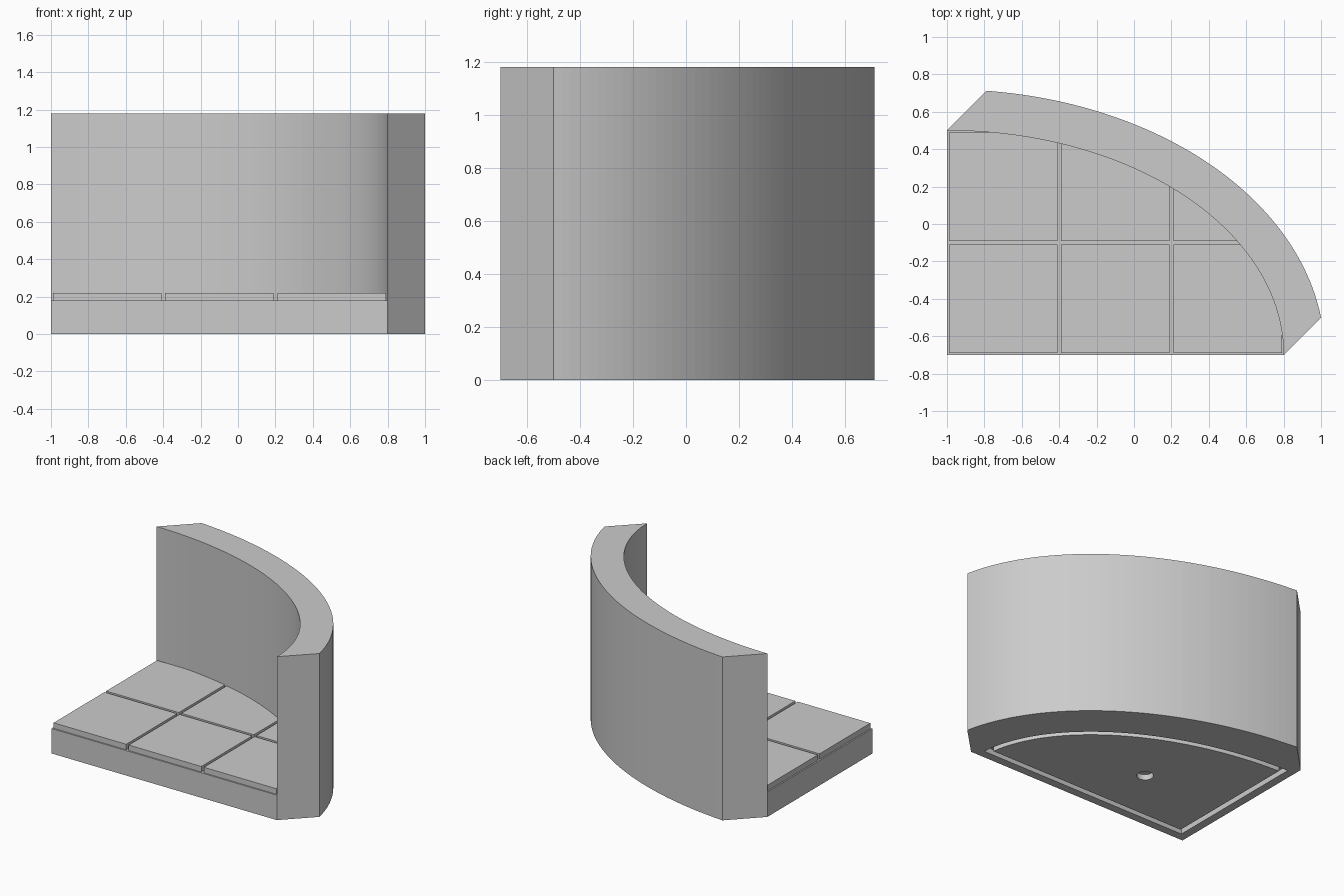
import bpy
import bmesh
import math

if "Cube" in bpy.data.objects:
    bpy.data.objects.remove(bpy.data.objects["Cube"], do_unlink=True)

CX, CY = -1.0, -0.7          # corner shared by floor and ellipse arcs
RX, RY = 1.8, 1.2            # inner radii of the curved wall
THICK = 0.22
WALL_TOP, SLAB_TOP, TILE_TOP = 1.18, 0.18, 0.22
STEPS = 56

stone = bpy.data.materials.new("stone grey")
stone.use_nodes = True
grey = (0.6, 0.6, 0.6, 1)
stone.diffuse_color = grey
stone.node_tree.nodes["Principled BSDF"].inputs["Base Color"].default_value = grey


def arc(rx, ry, start=0.0, end=math.pi / 2):
    """Points along an ellipse around the floor corner."""
    angles = [start + (end - start) * i / STEPS for i in range(STEPS + 1)]
    return [(CX + rx * math.cos(a), CY + ry * math.sin(a)) for a in angles]


def prism(name, outline, z0, z1):
    """Extrude a flat outline between two heights."""
    bm = bmesh.new()
    face = bm.faces.new([bm.verts.new((x, y, z0)) for x, y in outline])
    ext = bmesh.ops.extrude_face_region(bm, geom=[face])
    moved = [v for v in ext["geom"] if isinstance(v, bmesh.types.BMVert)]
    bmesh.ops.translate(bm, verts=moved, vec=(0, 0, z1 - z0))
    bmesh.ops.recalc_face_normals(bm, faces=bm.faces)
    mesh = bpy.data.meshes.new(name)
    bm.to_mesh(mesh)
    bm.free()
    mesh.materials.append(stone)
    obj = bpy.data.objects.new(name, mesh)
    bpy.context.collection.objects.link(obj)
    return obj


def sector(name, inset, z0, z1):
    """Quarter-ellipse slab, inset evenly from its outer edge."""
    x0, y0 = CX + inset, CY + inset
    rim = [(x, y) for x, y in arc(RX - inset, RY - inset) if x > x0 and y > y0]
    end_x = CX + (RX - inset) * math.sqrt(1 - (inset / (RY - inset)) ** 2)
    end_y = CY + (RY - inset) * math.sqrt(1 - (inset / (RX - inset)) ** 2)
    return prism(name, [(x0, y0), (end_x, y0)] + rim + [(x0, end_y)], z0, z1)


def combine(obj, tool, operation):
    """Apply a boolean and discard its tool."""
    mod = obj.modifiers.new("cut", "BOOLEAN")
    mod.operation = operation
    mod.solver = "EXACT"
    mod.object = tool
    tool.hide_render = True
    bpy.context.view_layer.objects.active = obj
    bpy.ops.object.modifier_apply(modifier=mod.name)
    bpy.data.objects.remove(tool, do_unlink=True)


# Curved wall with ends cut at 45 degrees
ox, oy = RX + THICK, RY + THICK
start = math.asin(0.2 / oy)
end = math.acos(0.21 / ox)
wall = prism("curved_wall", arc(RX, RY) + arc(ox, oy, start, end)[::-1], 0, WALL_TOP)

# Floor slab with a groove and a round socket underneath
slab = sector("floor_slab", 0, 0, SLAB_TOP)
groove = sector("groove_cutter", 0.06, -0.1, 0.04)
combine(groove, sector("island_cutter", 0.1, -0.2, 0.2), "DIFFERENCE")
combine(slab, groove, "DIFFERENCE")
circle = [(-0.27 + 0.055 * math.cos(math.tau * i / 24),
           -0.21 + 0.055 * math.sin(math.tau * i / 24)) for i in range(24)]
combine(slab, prism("socket_cutter", circle, -0.1, 0.04), "DIFFERENCE")

# Square paving tiles trimmed by the wall, with narrow joints
SIZE, GAP = 0.6, 0.01
for col in range(3):
    for row in range(2):
        x0, y0 = CX + col * SIZE + GAP, CY + row * SIZE + GAP
        x1, y1 = x0 + SIZE - 2 * GAP, y0 + SIZE - 2 * GAP
        tile = sector(f"floor_tile_{row + 1}_{col + 1}", 0, SLAB_TOP, TILE_TOP)
        box = prism("tile_cutter", [(x0, y0), (x1, y0), (x1, y1), (x0, y1)], 0.1, 0.3)
        combine(tile, box, "INTERSECT")
